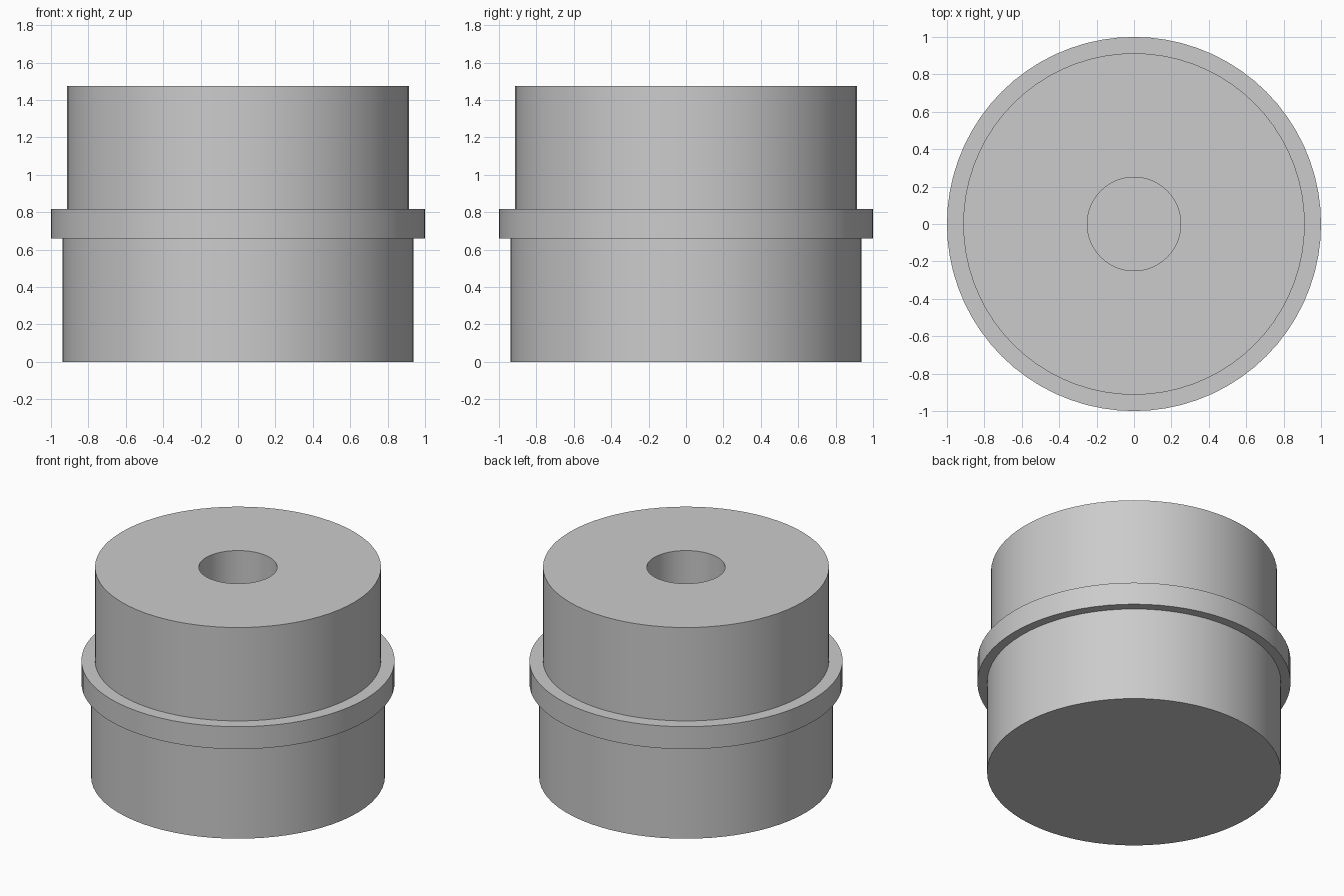
import bpy
import bmesh
import math

cube = bpy.data.objects.get("Cube")
if cube:
    bpy.data.objects.remove(cube, do_unlink=True)

SEGMENTS = 72

grey = bpy.data.materials.new("light grey")
grey.use_nodes = True
colour = (0.6, 0.6, 0.6, 1)
grey.diffuse_color = colour
grey.node_tree.nodes["Principled BSDF"].inputs["Base Color"].default_value = colour


def lathe(name, profile):
    """Revolve a (radius, height) profile about the z axis."""
    bm = bmesh.new()
    verts = [bm.verts.new((r, 0, z)) for r, z in profile]
    edges = [bm.edges.new(pair) for pair in zip(verts, verts[1:])]
    bmesh.ops.spin(bm, geom=verts + edges, cent=(0, 0, 0), axis=(0, 0, 1),
                   angle=math.tau, steps=SEGMENTS, use_duplicate=False)
    bmesh.ops.remove_doubles(bm, verts=bm.verts, dist=0.0001)
    bmesh.ops.recalc_face_normals(bm, faces=bm.faces)
    mesh = bpy.data.meshes.new(name)
    bm.to_mesh(mesh)
    bm.free()
    mesh.materials.append(grey)
    obj = bpy.data.objects.new(name, mesh)
    bpy.context.collection.objects.link(obj)
    bpy.ops.object.select_all(action="DESELECT")
    obj.select_set(True)
    bpy.context.view_layer.objects.active = obj
    bpy.ops.object.shade_smooth_by_angle(angle=math.radians(30))
    return obj


# Flanged plug: base, collar, upper body and blind bore in one turned profile
base_r, collar_r, body_r, bore_r = 0.938, 1.0, 0.913, 0.25
collar_bottom, collar_top, top, bore_floor = 0.66, 0.818, 1.476, 0.74
lathe("flanged_plug", [
    (0, 0), (base_r, 0), (base_r, collar_bottom),
    (collar_r, collar_bottom), (collar_r, collar_top),
    (body_r, collar_top), (body_r, top),
    (bore_r, top), (bore_r, bore_floor), (0, bore_floor),
])
